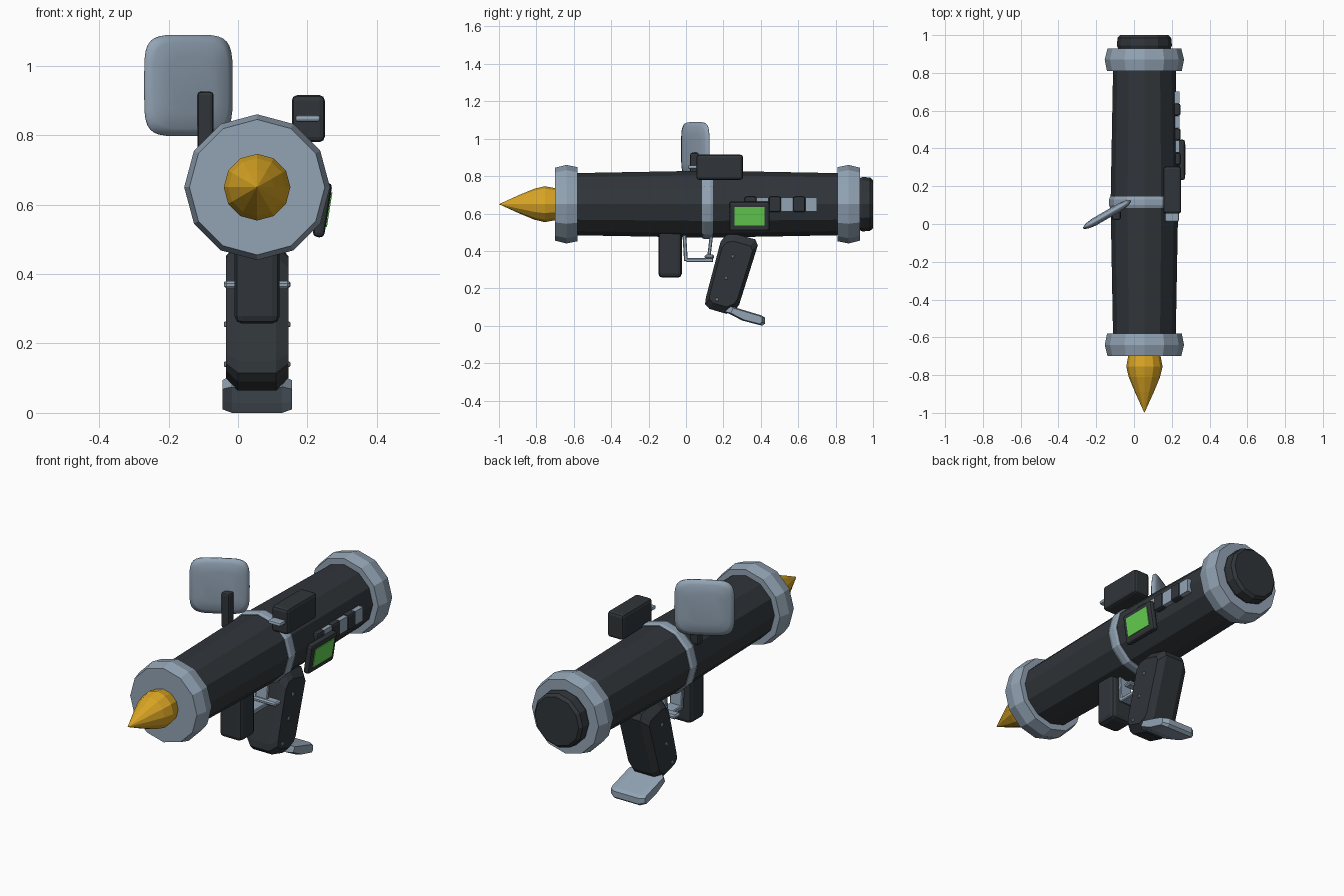
import bpy, bmesh, math
from mathutils import Matrix, Vector

if "Cube" in bpy.data.objects:
    bpy.data.objects.remove(bpy.data.objects["Cube"])

def mat(name, c):
    m = bpy.data.materials.new(name)
    m.diffuse_color = (*c, 1)
    m.use_nodes = True
    m.node_tree.nodes["Principled BSDF"].inputs["Base Color"].default_value = m.diffuse_color
    return m

DARK = mat("charcoal", (0.030, 0.036, 0.042))
STEEL = mat("blue_grey", (0.29, 0.37, 0.46))
GOLD = mat("gold", (0.70, 0.38, 0.018))
GREEN = mat("screen_green", (0.13, 0.64, 0.08))
CX, CZ = 0.055, 0.65  # tube axis

def finish(bm, name, material, matrix=None):
    bmesh.ops.recalc_face_normals(bm, faces=bm.faces[:])
    if matrix:
        bm.transform(matrix)
    me = bpy.data.meshes.new(name)
    bm.to_mesh(me)
    bm.free()
    me.materials.append(material)
    ob = bpy.data.objects.new(name, me)
    bpy.context.collection.objects.link(ob)
    return ob

def lathe(name, profile, material, sides=12):
    """Turn (y, radius) points around the tube axis."""
    bm = bmesh.new()
    rings = []
    for y, r in profile:
        if r == 0:
            rings.append([bm.verts.new((CX, y, CZ))] * sides)
        else:
            rings.append([bm.verts.new((CX + r * math.sin(2 * math.pi * i / sides), y,
                                        CZ + r * math.cos(2 * math.pi * i / sides)))
                          for i in range(sides)])
    for a, b in zip(rings, rings[1:]):
        for i in range(sides):
            j = (i + 1) % sides
            bm.faces.new(list(dict.fromkeys((a[i], a[j], b[j], b[i]))))
    for r in (rings[0], rings[-1]):
        if r[0] is not r[1]:
            bm.faces.new(r)
    return finish(bm, name, material)

def box(name, lo, hi, material, bevel=0.0, segs=2, rot=None):
    lo, hi = Vector(lo), Vector(hi)
    bm = bmesh.new()
    bmesh.ops.create_cube(bm, size=1)
    bm.transform(Matrix.Diagonal((*(hi - lo), 1)))
    if bevel:
        bmesh.ops.bevel(bm, geom=bm.edges[:], offset=bevel, segments=segs,
                        profile=0.5, affect='EDGES', clamp_overlap=True)
    return finish(bm, name, material,
                  Matrix.Translation((lo + hi) / 2) @ (rot or Matrix.Identity(4)))

def side_prism(name, pts, x0, x1, inset, shrink, material):
    """Extrude a (y, z) outline across x, with chamfered sides."""
    n = len(pts)
    cy, cz = sum(p[0] for p in pts) / n, sum(p[1] for p in pts) / n
    bm = bmesh.new()
    rings = []
    for x, s in ((x0, shrink), (x0 + inset, 1), (x1 - inset, 1), (x1, shrink)):
        rings.append([bm.verts.new((x, cy + (y - cy) * s, cz + (z - cz) * s)) for y, z in pts])
    for a, b in zip(rings, rings[1:]):
        for i in range(n):
            bm.faces.new((a[i], a[(i + 1) % n], b[(i + 1) % n], b[i]))
    bm.faces.new(rings[0])
    bm.faces.new(rings[-1])
    return finish(bm, name, material)

# Launch tube, collars, end cap and warhead
lathe("tube", [(-0.65, 0.165), (0.11, 0.179), (0.87, 0.165)], DARK)
lathe("front_collar", [(-0.70, 0.195), (-0.64, 0.21), (-0.58, 0.198)], STEEL)
lathe("rear_collar", [(0.81, 0.198), (0.87, 0.21), (0.93, 0.195)], STEEL)
lathe("middle_band", [(0.085, 0.181), (0.10, 0.187), (0.13, 0.187), (0.145, 0.181)], STEEL)
lathe("rear_cap", [(0.92, 0.135), (0.945, 0.146), (0.985, 0.142), (1.0, 0.128)], DARK)
lathe("warhead", [(-1.0, 0), (-0.89, 0.05), (-0.81, 0.083), (-0.755, 0.096),
                  (-0.69, 0.084)], GOLD)

# Front grip
box("front_grip", (-0.01, -0.148, 0.257), (0.12, -0.022, 0.52), DARK, 0.022)

# Trigger guard and trigger
box("guard_front", (0.02, -0.015, 0.345), (0.09, 0.005, 0.50), STEEL, 0.004, 1,
    Matrix.Rotation(0.06, 4, 'X'))
box("guard_bottom", (0.02, 0.0, 0.340), (0.09, 0.145, 0.362), STEEL, 0.004, 1)
box("guard_rear", (0.02, 0.120, 0.35), (0.09, 0.138, 0.50), STEEL, 0.004, 1,
    Matrix.Rotation(-0.12, 4, 'X'))
box("guard_pin", (-0.04, 0.10, 0.357), (0.15, 0.15, 0.38), STEEL, 0.007, 1)

# Main grip with side bolts
side_prism("main_grip", [(0.215, 0.485), (0.26, 0.492), (0.37, 0.462), (0.384, 0.43),
                         (0.285, 0.115), (0.265, 0.085), (0.215, 0.064), (0.125, 0.09),
                         (0.102, 0.115), (0.106, 0.15), (0.185, 0.45)],
           -0.035, 0.145, 0.035, 0.82, DARK)
for y, z in ((0.165, 0.14), (0.215, 0.255), (0.25, 0.37)):
    for side, x in (("left", -0.036), ("right", 0.146)):
        box("grip_bolt_" + side, (x - 0.005, y - 0.008, z - 0.008),
            (x + 0.005, y + 0.008, z + 0.008), STEEL, 0.003, 1)

# Foot plate under the main grip
side_prism("foot_plate", [(0.21, 0.075), (0.228, 0.108), (0.405, 0.055), (0.423, 0.043),
                          (0.423, 0.012), (0.408, 0.0), (0.30, 0.028)],
           -0.045, 0.155, 0.028, 0.78, STEEL)

# Rounded shield: a lens-shaped pad on a post
N = 32
bm = bmesh.new()
rings = []
for s, t in ((0.55, -0.021), (0.85, -0.015), (1, -0.004), (1, 0.004), (0.85, 0.015), (0.55, 0.021)):
    ring = []
    for i in range(N):
        a = 2 * math.pi * i / N
        c, d = math.cos(a), math.sin(a)
        ring.append(bm.verts.new((0.145 * s * math.copysign(abs(c) ** 0.42, c), t,
                                  0.146 * s * math.copysign(abs(d) ** 0.42, d))))
    rings.append(ring)
for a, b in zip(rings, rings[1:]):
    for i in range(N):
        bm.faces.new((a[i], a[(i + 1) % N], b[(i + 1) % N], b[i]))
bm.faces.new(rings[0])
bm.faces.new(rings[-1])
shield = finish(bm, "shield", STEEL, Matrix.Translation((-0.143, 0.05, 0.943))
                @ Matrix.Rotation(math.radians(30), 4, 'Z'))
for p in shield.data.polygons:
    p.use_smooth = True
box("shield_post", (-0.117, 0.022, 0.74), (-0.07, 0.07, 0.925), DARK, 0.01)

# Sight box with a small tab in front
box("sight_box", (0.155, 0.055, 0.78), (0.25, 0.305, 0.915), DARK, 0.015)
box("sight_tab", (0.165, 0.012, 0.838), (0.237, 0.10, 0.858), STEEL, 0.008)

# Screen panel, tilted to lie on the tube facet
tilt = Matrix.Rotation(math.radians(9), 4, 'Y')
box("screen_frame", (0.226, 0.232, 0.505), (0.260, 0.447, 0.665), DARK, 0.013, 2, tilt)
box("screen", (0.256, 0.26, 0.535), (0.264, 0.42, 0.636), GREEN, 0, 1, tilt)

# Alternating row of buttons
for i in range(6):
    y = 0.313 + i * 0.065
    if i % 2:
        box("light_button", (0.20, y, 0.612), (0.240, y + 0.063, 0.685), STEEL)
    else:
        box("dark_button", (0.20, y, 0.607), (0.246, y + 0.064, 0.69), DARK, 0.01)
